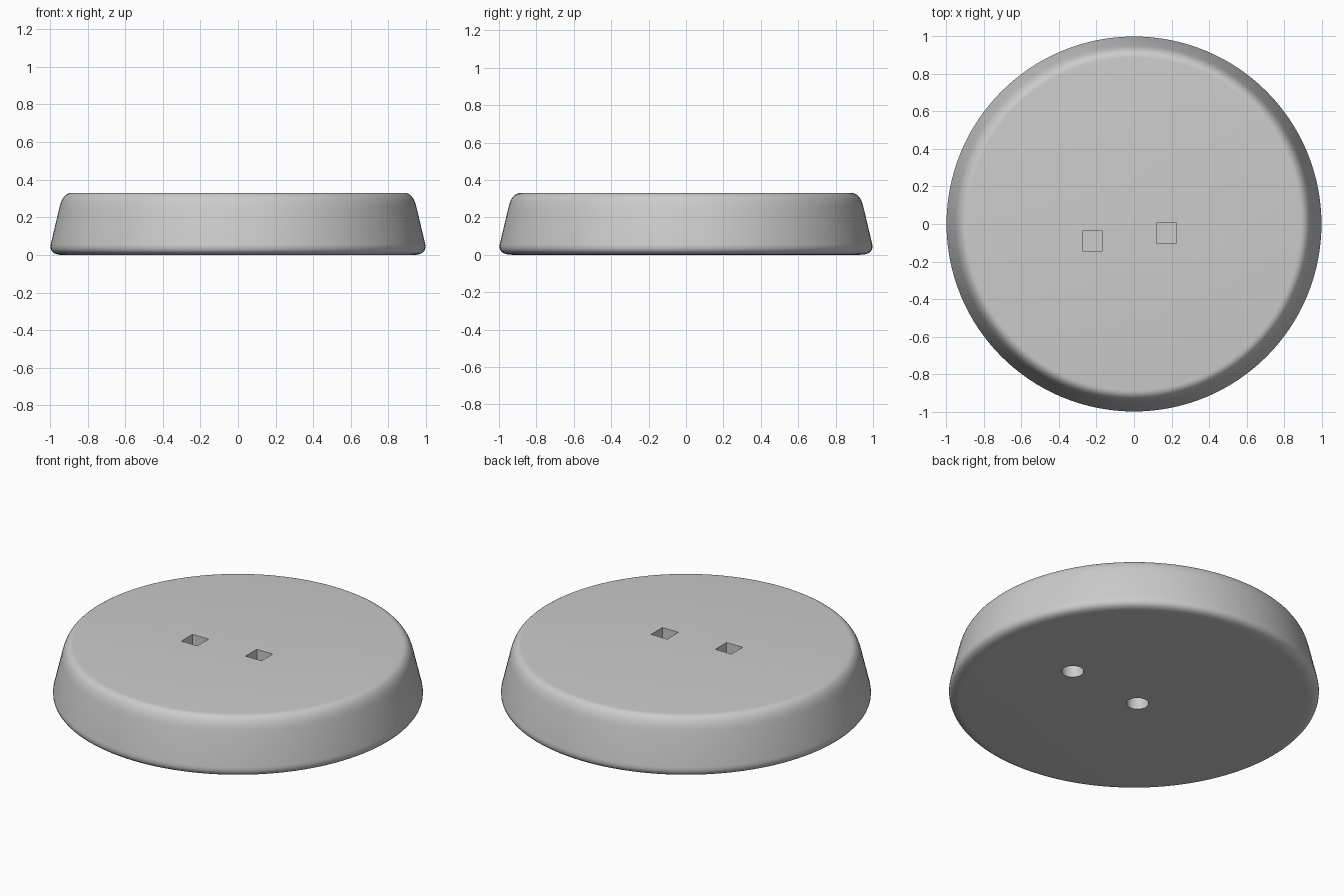
import bpy, bmesh, math
from mathutils import Matrix

cube = bpy.data.objects.get("Cube")
if cube:
    bpy.data.objects.remove(cube, do_unlink=True)

SEGMENTS = 128
HEIGHT = 0.33
DEPTH = 0.12

grey = bpy.data.materials.new("plain grey")
grey.use_nodes = True
grey.diffuse_color = (0.6, 0.6, 0.6, 1)
grey.node_tree.nodes["Principled BSDF"].inputs["Base Color"].default_value = (0.6, 0.6, 0.6, 1)


def add_object(name, bm):
    bmesh.ops.recalc_face_normals(bm, faces=bm.faces)
    mesh = bpy.data.meshes.new(name)
    bm.to_mesh(mesh)
    bm.free()
    mesh.materials.append(grey)
    obj = bpy.data.objects.new(name, mesh)
    bpy.context.collection.objects.link(obj)
    return obj


def corner(start, control, end, steps=8):
    """Rounded corner as a quadratic curve."""
    points = []
    for i in range(steps + 1):
        t = i / steps
        points.append([(1 - t) ** 2 * a + 2 * t * (1 - t) * b + t * t * c
                       for a, b, c in zip(start, control, end)])
    return points


# Tapered disc with rounded lower and upper rims
profile = (corner((0.93, 0), (1.008, 0), (0.995, 0.06))
           + corner((0.95, 0.25), (0.932, HEIGHT), (0.885, HEIGHT)))
bm = bmesh.new()
rings = []
for r, z in profile:
    rings.append([bm.verts.new((r * math.cos(math.tau * i / SEGMENTS),
                                r * math.sin(math.tau * i / SEGMENTS), z))
                  for i in range(SEGMENTS)])
for low, high in zip(rings, rings[1:]):
    for i in range(SEGMENTS):
        j = (i + 1) % SEGMENTS
        bm.faces.new((low[i], low[j], high[j], high[i]))
bm.faces.new(rings[0][::-1])
bm.faces.new(rings[-1])
base = add_object("round_base", bm)


def cut_socket(name, square, x, y, z):
    """Cut a straight socket into the flat face at height z."""
    bm = bmesh.new()
    if square:
        bmesh.ops.create_cube(bm, size=1, matrix=Matrix.Diagonal((0.106, 0.106, 2 * DEPTH, 1)))
    else:
        bmesh.ops.create_cone(bm, cap_ends=True, segments=32,
                              radius1=0.06, radius2=0.06, depth=2 * DEPTH)
    bmesh.ops.translate(bm, verts=bm.verts, vec=(x, y, z))
    cutter = add_object(name + "_cutter", bm)
    cutter.hide_render = True
    mod = base.modifiers.new(name, 'BOOLEAN')
    mod.operation = 'DIFFERENCE'
    mod.solver = 'EXACT'
    mod.object = cutter
    return cutter


# Square sockets on top, round sockets underneath
cutters = [
    cut_socket("right_square_socket", True, -0.22, -0.09, HEIGHT),
    cut_socket("left_square_socket", True, 0.173, -0.048, HEIGHT),
    cut_socket("left_round_socket", False, 0.44, 0.01, 0),
    cut_socket("right_round_socket", False, -0.05, -0.03, 0),
]

# Apply the cuts, remove the cutters and shade the rims smoothly
for obj in bpy.context.selected_objects:
    obj.select_set(False)
bpy.context.view_layer.objects.active = base
base.select_set(True)
for mod in list(base.modifiers):
    bpy.ops.object.modifier_apply(modifier=mod.name)
for cutter in cutters:
    bpy.data.objects.remove(cutter, do_unlink=True)
bpy.ops.object.shade_smooth_by_angle(angle=math.radians(35))
